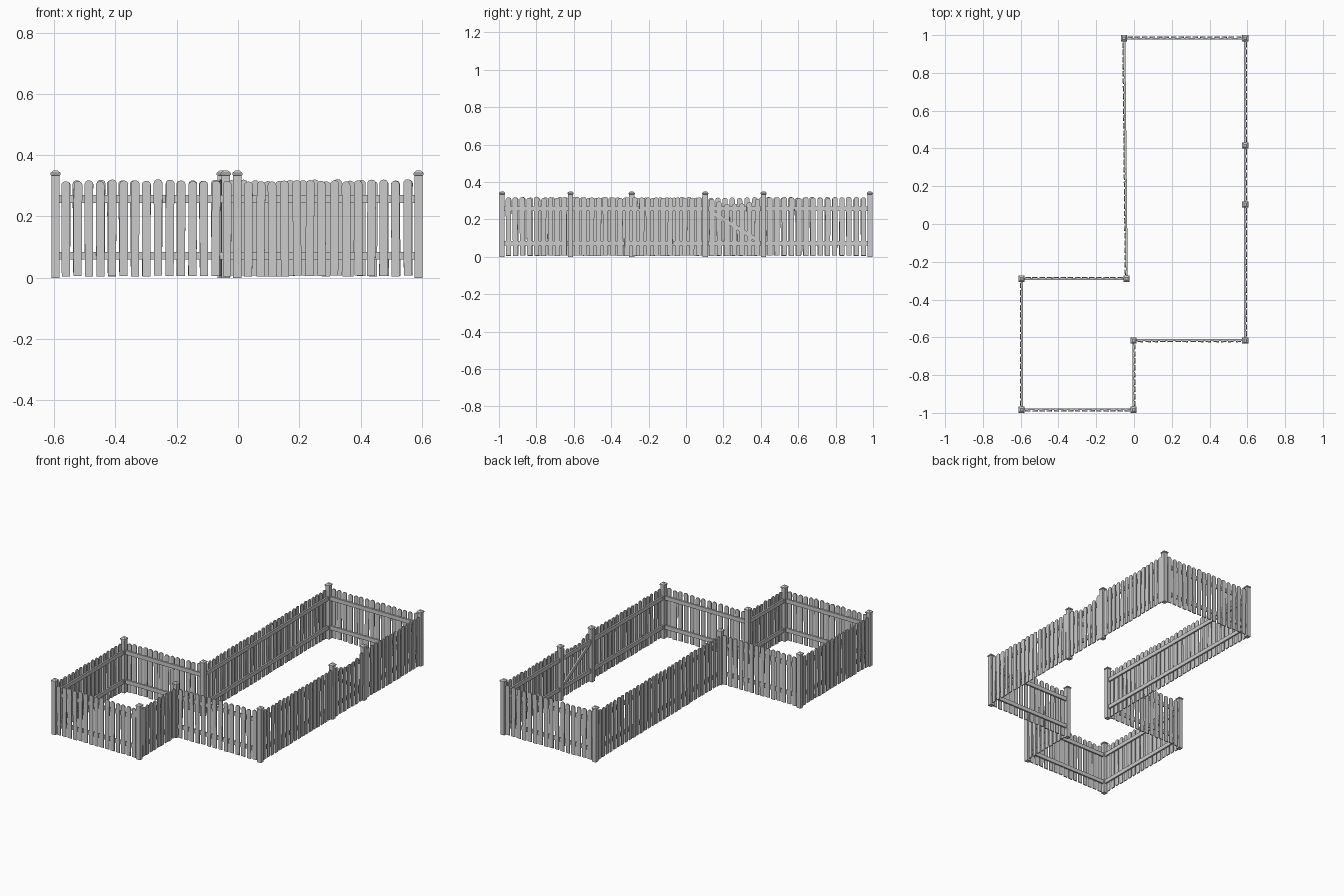
import bpy, bmesh, math, random
from mathutils import Matrix, Vector

if "Cube" in bpy.data.objects:
    bpy.data.objects.remove(bpy.data.objects["Cube"])

random.seed(4)
PICKET_W, PICKET_T, PITCH = 0.028, 0.006, 0.0387
POST_H, TOP_Z, BASE_Z = 0.336, 0.318, 0.006
RAIL_Z = (0.072, 0.257)

# Fence corners, counter-clockwise; outward is to the right of travel
PTS = [(-0.595, -0.983), (-0.002, -0.983), (-0.002, -0.617), (0.589, -0.617),
       (0.589, 0.103), (0.589, 0.415), (0.589, 0.983), (-0.053, 0.983),
       (-0.04, -0.29), (-0.595, -0.29)]
GATE = 4


def finish(name, bm):
    bmesh.ops.recalc_face_normals(bm, faces=bm.faces)
    me = bpy.data.meshes.new(name)
    bm.to_mesh(me)
    bm.free()
    ob = bpy.data.objects.new(name, me)
    bpy.context.collection.objects.link(ob)
    return ob


def prism(bm, outline, y0, y1, mat):
    """Extrude an x-z outline from y0 to y1, then place it by mat."""
    a = [bm.verts.new(mat @ Vector((x, y0, z))) for x, z in outline]
    b = [bm.verts.new(mat @ Vector((x, y1, z))) for x, z in outline]
    bm.faces.new(a)
    bm.faces.new(b[::-1])
    n = len(a)
    for i in range(n):
        j = (i + 1) % n
        bm.faces.new((a[i], b[i], b[j], a[j]))


def picket_outline(h):
    w, r = PICKET_W / 2, 0.012
    arc = [(w * math.cos(math.pi * i / 8), h - r + r * math.sin(math.pi * i / 8))
           for i in range(9)]
    return [(-w * 0.95, 0), (w * 0.95, 0)] + arc


def bar(bm, p, q, half, y0, y1, mat):
    """Straight timber between two x-z points."""
    p, q = Vector(p), Vector(q)
    d = (q - p).normalized()
    n = Vector((-d.y, d.x)) * half
    prism(bm, [tuple(v) for v in (p - n, q - n, q + n, p + n)], y0, y1, mat)


def wall(i):
    a, b = Vector(PTS[i]), Vector(PTS[(i + 1) % len(PTS)])
    d = b - a
    length = d.length
    # local x runs along the wall, local -y faces outward
    mat = Matrix.Translation((a.x, a.y, 0)) @ Matrix.Rotation(math.atan2(d.y, d.x), 4, 'Z')
    gate = i == GATE
    label = "gate" if gate else f"wall_{i + 1}"

    # pickets, slightly uneven, with a sagging top line on the gate
    bm = bmesh.new()
    inner = length - 0.03
    n = max(1, round(inner / PITCH))
    for k in range(n):
        t = (k + 0.5) / n
        h = TOP_Z - BASE_Z + random.uniform(-0.003, 0.002)
        if gate:
            h -= 0.035 * math.sin(math.pi * t)
        m = (mat @ Matrix.Translation((0.015 + inner * t, 0, BASE_Z + random.uniform(-0.002, 0.002)))
             @ Matrix.Rotation(random.uniform(-0.008, 0.008), 4, 'Y')
             @ Matrix.Rotation(random.uniform(-0.04, 0.04), 4, 'Z'))
        prism(bm, picket_outline(h), -0.003 - PICKET_T, -0.003, m)
    finish(label + "_pickets", bm)

    # rails on the inner side
    bm = bmesh.new()
    e = 0.016 if gate else 0.0
    for z in RAIL_Z:
        bar(bm, (e, z), (length - e, z), 0.0125, -0.003, 0.007, mat)
    if gate:  # diagonal brace, high at the start post
        bar(bm, (0.025, RAIL_Z[1] - 0.012), (length - 0.025, RAIL_Z[0] + 0.012),
            0.011, -0.003, 0.006, mat)
    finish(label + "_rails", bm)


def post(i):
    # square shaft and flared, chamfered cap as stacked square rings
    x, y = PTS[i]
    rings = [(0.0135, 0), (0.0135, POST_H - 0.002), (0.0165, POST_H),
             (0.0165, POST_H + 0.006), (0.007, POST_H + 0.014)]
    bm = bmesh.new()
    loops = [[bm.verts.new((x + sx * r, y + sy * r, z))
              for sx, sy in ((-1, -1), (1, -1), (1, 1), (-1, 1))] for r, z in rings]
    for lo, hi in zip(loops, loops[1:]):
        for k in range(4):
            j = (k + 1) % 4
            bm.faces.new((lo[k], lo[j], hi[j], hi[k]))
    bm.faces.new(loops[0][::-1])
    bm.faces.new(loops[-1])
    finish(f"post_{i + 1}", bm)


for i in range(len(PTS)):
    wall(i)
    post(i)
